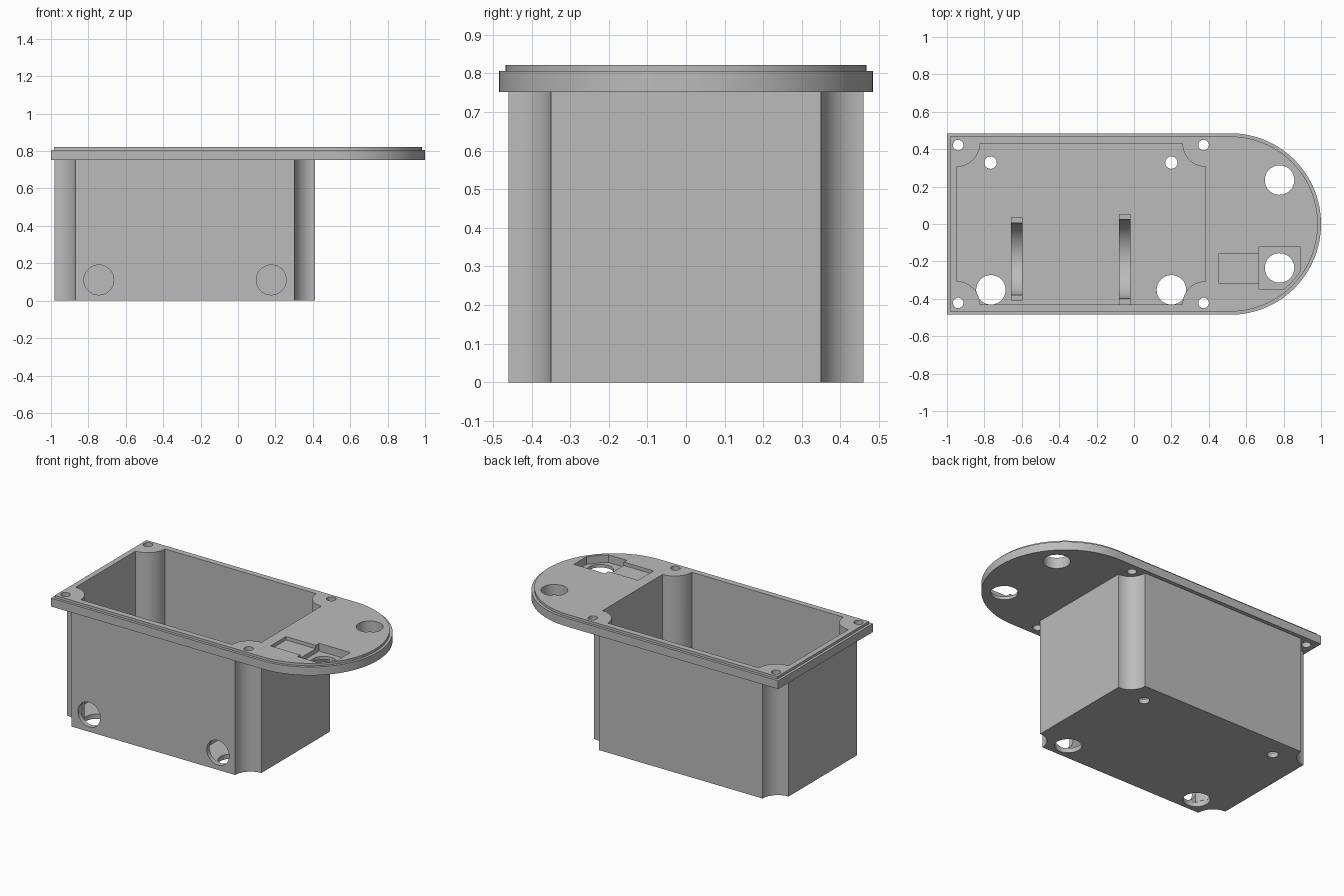
import bpy, bmesh, math
from mathutils import Matrix

if "Cube" in bpy.data.objects:
    bpy.data.objects.remove(bpy.data.objects["Cube"])

grey = bpy.data.materials.new("plain grey")
grey.diffuse_color = (0.5, 0.5, 0.5, 1)
grey.use_nodes = True
grey.node_tree.nodes["Principled BSDF"].inputs["Base Color"].default_value = grey.diffuse_color


def prism(name, pts, lo, hi, axis="z"):
    """Extrude a 2D outline: (x, y) along z, or (y, z) along x."""
    bm = bmesh.new()
    place = (lambda a, b, h: (a, b, h)) if axis == "z" else (lambda a, b, h: (h, a, b))
    face = bm.faces.new([bm.verts.new(place(a, b, lo)) for a, b in pts])
    top = bmesh.ops.extrude_face_region(bm, geom=[face])["geom"]
    shift = (0, 0, hi - lo) if axis == "z" else (hi - lo, 0, 0)
    bmesh.ops.translate(bm, vec=shift, verts=[v for v in top if isinstance(v, bmesh.types.BMVert)])
    bmesh.ops.recalc_face_normals(bm, faces=bm.faces)
    mesh = bpy.data.meshes.new(name)
    bm.to_mesh(mesh)
    bm.free()
    ob = bpy.data.objects.new(name, mesh)
    bpy.context.collection.objects.link(ob)
    mesh.materials.append(grey)
    return ob


def arc(cx, cy, r, a0, a1, n):
    return [(cx + r * math.cos(math.radians(a0 + (a1 - a0) * i / n)),
             cy + r * math.sin(math.radians(a0 + (a1 - a0) * i / n))) for i in range(n + 1)]


def rect(x0, x1, y0, y1):
    return [(x0, y0), (x1, y0), (x1, y1), (x0, y1)]


def notched(x0, x1, y, r):
    """Rectangle with a concave quarter circle at each corner."""
    return (arc(x0, -y, r, 90, 0, 14) + arc(x1, -y, r, 180, 90, 14)
            + arc(x1, y, r, 270, 180, 14) + arc(x0, y, r, 360, 270, 14))


def tongue(inset):
    """Plate outline, square on the left and round on the right."""
    r = 0.485 - inset
    return [(-1 + inset, r), (-1 + inset, -r)] + arc(0.515, 0, r, -90, 90, 64)


def circle(x, y, r):
    return arc(x, y, r, 0, 348.75, 31)


def combine(target, other, op):
    mod = target.modifiers.new(op.lower(), "BOOLEAN")
    mod.operation, mod.object, mod.solver = op, other, "EXACT"
    bpy.context.view_layer.objects.active = target
    bpy.ops.object.modifier_apply(modifier=mod.name)
    bpy.data.objects.remove(other)


# Box body, flange plate and raised lip
housing = prism("housing", notched(-0.98, 0.412, 0.46, 0.11), 0, 0.78)
combine(housing, prism("plate", tongue(0), 0.752, 0.806), "UNION")
combine(housing, prism("lip", tongue(0.017), 0.78, 0.822), "UNION")

# Open cavity
combine(housing, prism("cavity", notched(-0.948, 0.383, 0.43, 0.124), 0.03, 1), "DIFFERENCE")

# Vertical holes: x, y, radius, bottom, top
holes = [(x, y, 0.028, 0.7, 1) for x in (-0.94, 0.372) for y in (-0.422, 0.422)]
holes += [(x, 0.328, 0.033, -0.1, 0.1) for x in (-0.767, 0.2)]
holes += [(x, -0.352, 0.079, -0.1, 0.035) for x in (-0.765, 0.2)]
holes += [(0.778, y, 0.079, 0.7, 1) for y in (-0.235, 0.235)]
for x, y, r, lo, hi in holes:
    combine(housing, prism("hole", circle(x, y, r), lo, hi), "DIFFERENCE")

# Round openings in the front wall
for x in (-0.744, 0.178):
    cutter = prism("front_hole", circle(0, 0, 0.08), -0.06, 0.06)
    cutter.data.transform(Matrix.Translation((x, -0.46, 0.111)) @ Matrix.Rotation(math.pi / 2, 4, "X"))
    combine(housing, cutter, "DIFFERENCE")

# Switch recess in the tongue: shallow slot, deeper pocket trimmed by the rim
combine(housing, prism("slot", rect(0.455, 0.70, -0.317, -0.159), 0.80, 1), "DIFFERENCE")
pocket = prism("pocket", rect(0.668, 0.89, -0.348, -0.124), 0.772, 1)
combine(pocket, prism("rim", circle(0.515, 0, 0.452), 0.7, 1.1), "INTERSECT")
combine(housing, pocket, "DIFFERENCE")

# Curved cradles on the cavity floor: x range, y range, radius
for x0, x1, y0, y1, r in ((-0.657, -0.597, -0.408, 0.036, 0.193), (-0.08, -0.02, -0.44, 0.054, 0.212)):
    outline = [(y0, 0.27), (y0, 0.02), (y1, 0.02), (y1, 0.27)] + arc(-0.187, 0.27, r, 0, -180, 32)
    combine(housing, prism("cradle", outline, x0, x1, "x"), "UNION")

bpy.ops.object.select_all(action="DESELECT")
housing.select_set(True)
bpy.context.view_layer.objects.active = housing
bpy.ops.object.shade_smooth_by_angle(angle=math.radians(30))
